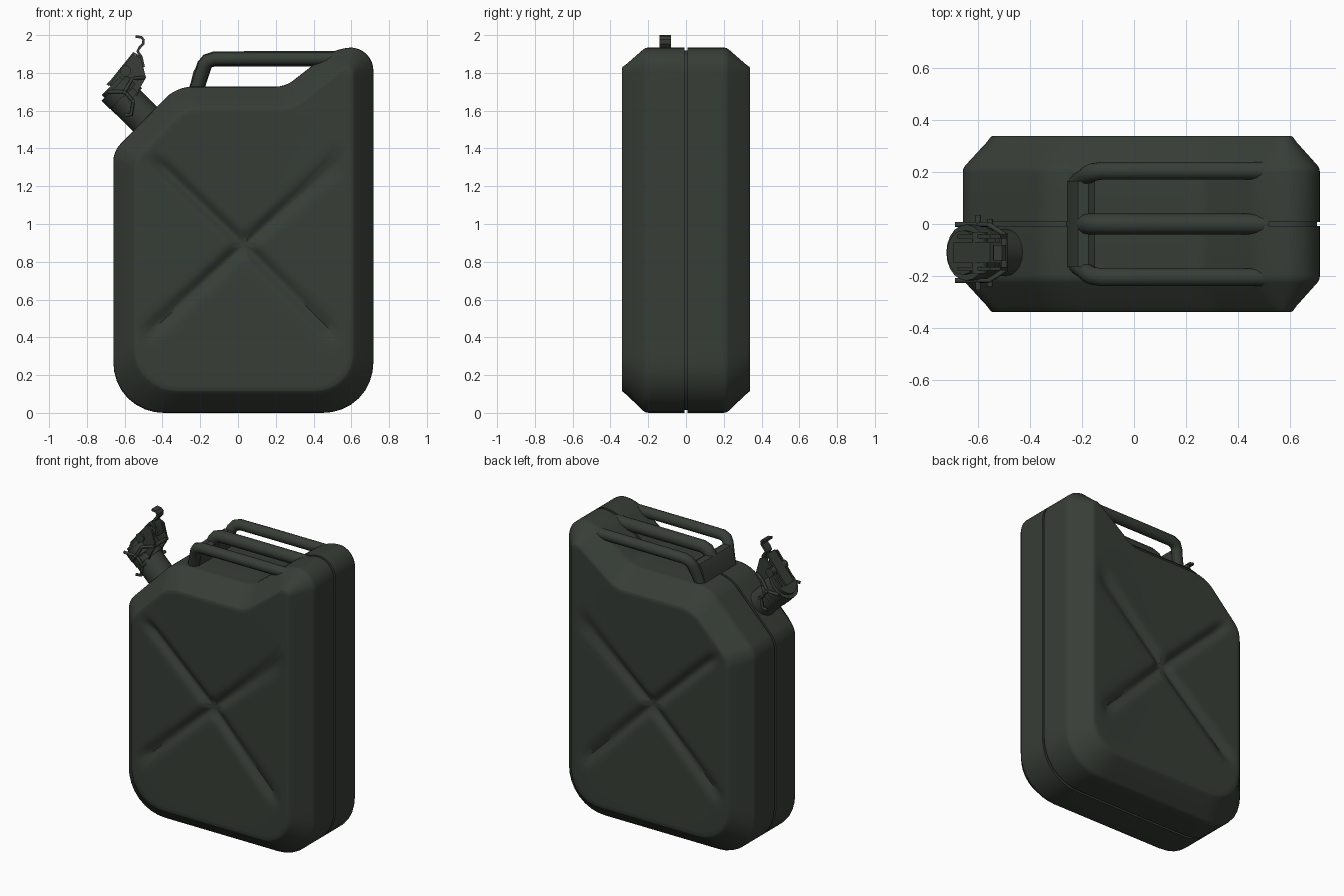
import bpy, bmesh, math
from mathutils import Vector

if "Cube" in bpy.data.objects:
    bpy.data.objects.remove(bpy.data.objects["Cube"])

olive = bpy.data.materials.new("dark_olive_paint")
olive.diffuse_color = (0.038, 0.047, 0.037, 1)
olive.use_nodes = True
olive.node_tree.nodes["Principled BSDF"].inputs["Base Color"].default_value = olive.diffuse_color


def finish(ob, angle=35):
    ob.data.materials.clear()
    ob.data.materials.append(olive)
    bpy.ops.object.select_all(action='DESELECT')
    ob.select_set(True)
    bpy.context.view_layer.objects.active = ob
    bpy.ops.object.shade_smooth_by_angle(angle=math.radians(angle))
    return ob


def from_bmesh(name, bm, angle=35):
    bmesh.ops.recalc_face_normals(bm, faces=bm.faces)
    me = bpy.data.meshes.new(name)
    bm.to_mesh(me)
    bm.free()
    ob = bpy.data.objects.new(name, me)
    bpy.context.collection.objects.link(ob)
    return finish(ob, angle)


def rounded(corners, arc=8, straight=24):
    """Outline with rounded corners (x, z, tangent length); equal counts for any corner list."""
    ends = []
    n = len(corners)
    for i, (x, z, d) in enumerate(corners):
        c = Vector((x, z))
        p, q = Vector(corners[i - 1][:2]), Vector(corners[(i + 1) % n][:2])
        ends.append((c + (p - c).normalized() * d, c, c + (q - c).normalized() * d))
    pts = []
    for i, (a, c, b) in enumerate(ends):
        for k in range(arc):
            t = k / arc
            w0, w1, w2 = (1 - t) ** 2, 1.5 * t * (1 - t), t * t
            pts.append((a * w0 + c * w1 + b * w2) / (w0 + w1 + w2))
        nxt = ends[(i + 1) % n][0]
        pts += [b.lerp(nxt, k / straight) for k in range(straight)]
    return pts


def prism(name, pts, y0, y1):
    """Extrude an x-z polygon between two y values."""
    bm = bmesh.new()
    a = [bm.verts.new((x, y0, z)) for x, z in pts]
    b = [bm.verts.new((x, y1, z)) for x, z in pts]
    bm.faces.new(a)
    bm.faces.new(b)
    for i in range(len(pts)):
        j = (i + 1) % len(pts)
        bm.faces.new((a[i], a[j], b[j], b[i]))
    return from_bmesh(name, bm)


def ribbon(name, path, thick, y0, y1):
    """Bent strip following an x-z path."""
    p = [Vector(q) for q in path]
    left, right = [], []
    for i, c in enumerate(p):
        t = (p[min(i + 1, len(p) - 1)] - p[max(i - 1, 0)]).normalized()
        nrm = Vector((-t.y, t.x)) * thick / 2
        left.append(c + nrm)
        right.append(c - nrm)
    return prism(name, left + right[::-1], y0, y1)


def tube(name, pts, r, res=4):
    cu = bpy.data.curves.new(name, 'CURVE')
    cu.dimensions = '3D'
    cu.bevel_depth, cu.bevel_resolution, cu.use_fill_caps = r, res, True
    sp = cu.splines.new('POLY')
    sp.points.add(len(pts) - 1)
    for q, co in zip(sp.points, pts):
        q.co = (*co, 1)
    ob = bpy.data.objects.new(name, cu)
    bpy.context.collection.objects.link(ob)
    bpy.ops.object.select_all(action='DESELECT')
    ob.select_set(True)
    bpy.context.view_layer.objects.active = ob
    bpy.ops.object.convert(target='MESH')
    return finish(bpy.context.object, 50)


# Can body: rings from the front panel centre, over the chamfer and seam, to the back
outer = rounded([(-.66, 0, .27), (.717, 0, .27), (.717, 1.93, .12), (.52, 1.937, .09),
                 (.25, 1.727, .05), (-.325, 1.727, .08), (-.66, 1.385, .05)])
inner = rounded([(-.545, .12, .23), (.605, .12, .2), (.605, 1.825, .03), (.565, 1.825, .015),
                 (.29, 1.612, .06), (-.28, 1.612, .08), (-.545, 1.345, .05)])
centre = Vector((.033, .89))
arms = [Vector(e) - centre for e in ((-.5, .4), (.53, .39), (.56, 1.36), (-.46, 1.36))]


def dish(p):
    """Depth of the pressed panel: nearly flat, with four diagonal grooves and a round hub."""
    d = p - centre
    r = ((abs(d.x) / .57) ** 4 + (abs(d.y) / .72) ** 4) ** .25
    groove = math.exp(-(d.length / .065) ** 4)
    for a in arms:
        u = a.normalized()
        along = d.dot(u)
        if along > 0:
            off = abs(d.x * u.y - d.y * u.x)
            fade = min(1, max(0, (a.length * 1.02 - along) / .1))
            groove = max(groove, fade * math.exp(-(off / .035) ** 2))
    return .018 * max(0, 1 - r) + .028 * groove


RINGS = 30
half = []
for k in range(1, RINGS + 1):
    ring = []
    for q in inner:
        p = centre.lerp(q, k / RINGS)
        ring.append((p.x, -.34 + dish(p), p.y))
    half.append(ring)
for y, f in ((.335, .07), (.315, .2), (.225, .92), (.212, .985), (.195, 1), (.008, 1)):
    half.append([(p.x, -y, p.y) for p in (i.lerp(o, f) for i, o in zip(inner, outer))])
half.append([(p.x, -.008, p.y) for p in (centre.lerp(o, .984) for o in outer)])
rings = half + [[(x, -y, z) for x, y, z in r] for r in half[::-1]]

bm = bmesh.new()
loops = [[bm.verts.new(c) for c in r] for r in rings]
n = len(outer)
for a, b in zip(loops, loops[1:]):
    for i in range(n):
        j = (i + 1) % n
        bm.faces.new((a[i], a[j], b[j], b[i]))
for loop in (loops[0], loops[-1]):
    y = sum(v.co.y for v in loop) / n
    mid = bm.verts.new((centre.x, y, centre.y))
    for i in range(n):
        bm.faces.new((loop[i], loop[(i + 1) % n], mid))
from_bmesh("can_body", bm, 40)

# Three carrying bars, the outer legs bending inwards, joined by a foot wall
for name, s in (("front_handle", -1), ("middle_handle", 0), ("back_handle", 1)):
    path = [(-.23, .15, 1.68), (-.195, .175, 1.79), (-.178, .19, 1.84), (-.16, .2, 1.863),
            (-.125, .205, 1.874), (.1, .205, 1.875), (.52, .205, 1.875)]
    tube(name, [(x, y * s, z) for x, y, z in path], .035 if s else .04)
prism("handle_foot", [(-.265, 1.69), (-.235, 1.81), (-.215, 1.84), (-.175, 1.845), (-.15, 1.83),
                      (-.155, 1.81), (-.18, 1.69)], -.165, .165)

# Spout: coordinates across (u) and along (a) the tilted neck
YC = -.11
R = math.sqrt(.5)


def at(u, a, y=YC):
    return ((u - a) * R, y, (u + a) * R)


def disc(name, u, a0, a1, r):
    tube(name, [at(u, a0), at(u, a1)], r, 8)


disc("spout_neck", .752, 1.36, 1.62, .09)
disc("spout_collar", .757, 1.575, 1.61, .098)
disc("cap_rim", .765, 1.615, 1.68, .108)
disc("cap_lid", .765, 1.67, 1.7, .085)

# Locking lever: two cheeks, a top strap, rollers and a thumb hook
cheek = [(-.68, 1.735), (-.66, 1.765), (-.555, 1.9), (-.515, 1.88), (-.487, 1.775), (-.525, 1.71),
         (-.54, 1.64), (-.585, 1.61), (-.61, 1.66)]
for name, y in (("front_cheek", YC - .062), ("back_cheek", YC + .062)):
    prism(name, cheek, y - .007, y + .007)
ribbon("lever_strap", [(-.69, 1.735), (-.66, 1.768), (-.55, 1.905), (-.515, 1.88)], .014, YC - .04, YC + .04)
ribbon("thumb_hook", [(-.5, 1.83), (-.512, 1.885), (-.532, 1.915), (-.52, 1.935), (-.502, 1.955),
                      (-.5, 1.975), (-.512, 1.988), (-.542, 1.993)], .014, YC - .03, YC + .03)
for name, x, z, w, r in (("lever_roller", -.595, 1.81, .08, .03), ("hinge_pin", -.6, 1.7, .145, .011),
                         ("lower_pin", -.555, 1.65, .13, .011), ("upper_pin", -.5, 1.775, .075, .012)):
    tube(name, [(x, YC - w, z), (x, YC + w, z)], r, 3)

# Wire bail on each side of the neck
for name, s in (("front_bail", -1), ("back_bail", 1)):
    y = YC + s * .108
    tube(name, [(-.69, y, 1.70), (-.6, y, 1.7), (-.555, y, 1.65), (-.565, y, 1.58), (-.6, y, 1.575)], .01, 2)
    tube(name + "_link", [(-.6, y, 1.7), (-.56, y, 1.77), (-.5, YC + s * .07, 1.775)], .01, 2)
